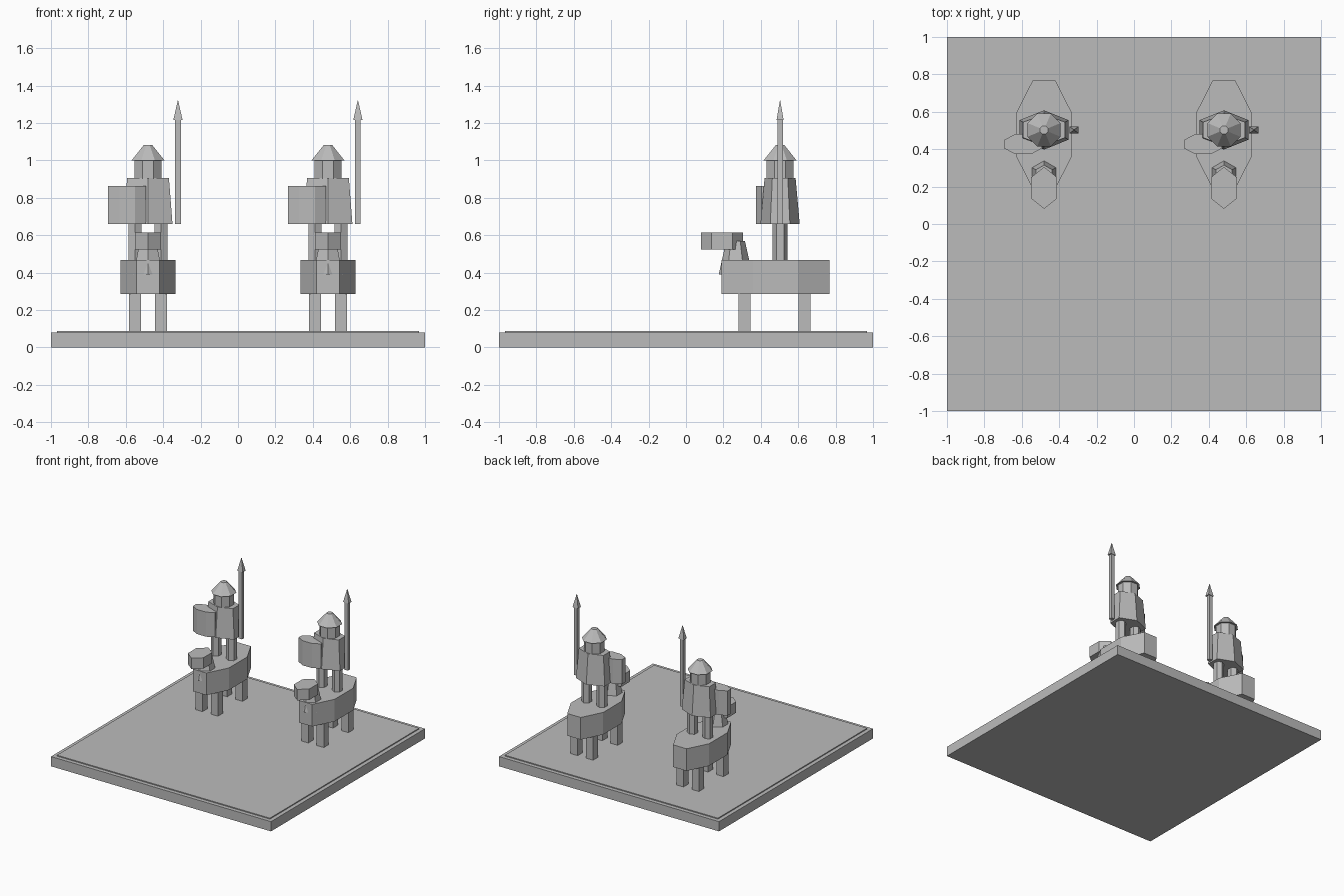
import bpy
import bmesh
from math import pi, cos, sin

cube = bpy.data.objects.get("Cube")
if cube:
    bpy.data.objects.remove(cube, do_unlink=True)

stone = bpy.data.materials.new("stone grey")
stone.use_nodes = True
GREY = (0.5, 0.5, 0.5, 1)
stone.diffuse_color = GREY
stone.node_tree.nodes["Principled BSDF"].inputs["Base Color"].default_value = GREY


def prism(name, sides, center, z0, z1, bottom, top=None, flat=False):
    """Stacked polygon solid; bottom and top are (x, y) radii.
    A vertex points along -y unless flat is set."""
    top = top or bottom
    bm = bmesh.new()
    rings = []
    for z, (rx, ry) in ((z0, bottom), (z1, top)):
        ring = []
        for i in range(sides):
            a = 2 * pi * (i + (0.5 if flat else 0)) / sides - pi / 2
            ring.append(bm.verts.new((center[0] + rx * cos(a), center[1] + ry * sin(a), z)))
        rings.append(ring)
    low, high = rings
    bm.faces.new(low[::-1])
    bm.faces.new(high)
    for i in range(sides):
        j = (i + 1) % sides
        bm.faces.new((low[i], low[j], high[j], high[i]))
    bmesh.ops.recalc_face_normals(bm, faces=bm.faces)
    mesh = bpy.data.meshes.new(name)
    bm.to_mesh(mesh)
    bm.free()
    mesh.materials.append(stone)
    obj = bpy.data.objects.new(name, mesh)
    bpy.context.collection.objects.link(obj)
    return obj


def flat_prism(name, sides, center, z0, z1, half, half_top=None):
    """Prism with flat sides facing the axes, sized by half widths."""
    k = 1 / cos(pi / sides)
    grow = lambda h: (h[0] * k, h[1] * k)
    return prism(name, sides, center, z0, z1, grow(half),
                 grow(half_top) if half_top else None, flat=True)


def horse(x):
    flat_prism("horse_body", 8, (x, 0.478), 0.285, 0.467, (0.147, 0.289))
    for sx in (-0.07, 0.07):
        for y in (0.313, 0.633):
            flat_prism("horse_leg", 4, (x + sx, y), 0.08, 0.29, (0.032, 0.032))
    prism("horse_neck", 6, (x, 0.265), 0.39, 0.57, (0.09, 0.09), (0.05, 0.05))
    prism("horse_head", 6, (x, 0.193), 0.525, 0.615, (0.081, 0.112))


def rider(x):
    y = 0.503
    for sx in (-0.07, 0.07):
        prism("rider_leg", 6, (x + sx, y), 0.46, 0.665, (0.04, 0.04))
    prism("rider_torso", 6, (x, y), 0.66, 0.905, (0.151, 0.105), (0.129, 0.083))
    flat_prism("rider_head", 8, (x, y), 0.9, 1.0, (0.073, 0.073))
    flat_prism("rider_helmet", 8, (x, y), 1.0, 1.083, (0.088, 0.088), (0.022, 0.022))
    # Shield on the right arm, spear on the left
    flat_prism("shield", 8, (x - 0.112, 0.427), 0.66, 0.862, (0.101, 0.054))
    flat_prism("spear_shaft", 4, (x + 0.16, y), 0.66, 1.215, (0.015, 0.015))
    flat_prism("spear_tip", 4, (x + 0.16, y), 1.215, 1.32, (0.025, 0.019), (0.001, 0.001))


# Board with a slightly raised top
flat_prism("base", 4, (0, 0), 0, 0.08, (1, 1))
flat_prism("base_top", 4, (0, 0), 0.08, 0.088, (0.968, 0.968))

for side in (-0.481, 0.481):
    horse(side)
    rider(side)
